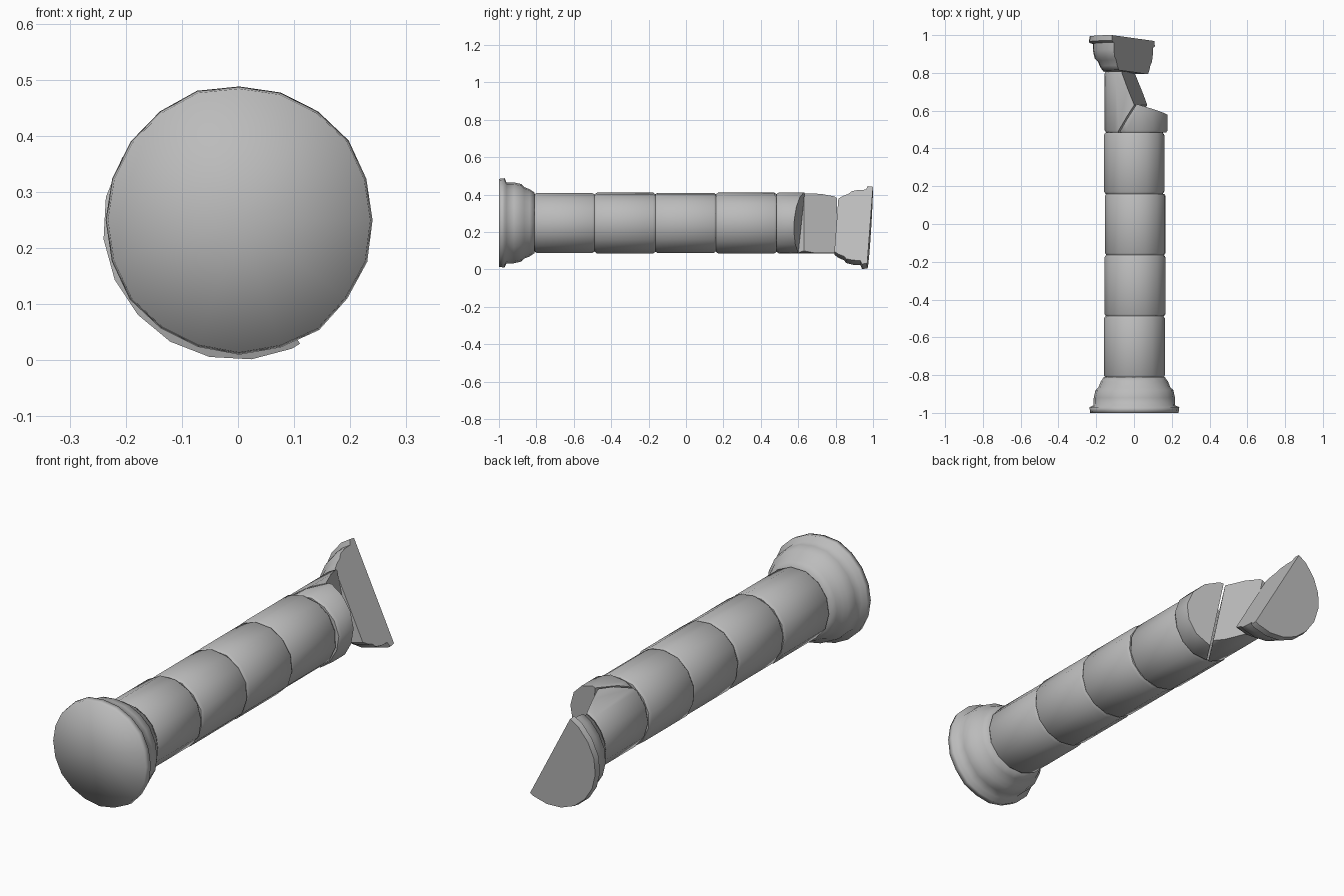
import bpy, bmesh, math, random
from mathutils import Vector

random.seed(4)
if "Cube" in bpy.data.objects:
    bpy.data.objects.remove(bpy.data.objects["Cube"])

stone = bpy.data.materials.new("grey_stone")
stone.use_nodes = True
GREY = (0.5, 0.5, 0.5, 1)
stone.diffuse_color = GREY
stone.node_tree.nodes["Principled BSDF"].inputs["Base Color"].default_value = GREY


def lathe(profile, sides, center, wobble=0.0, turn=0.0):
    """Turn a (y, radius) profile around the y axis; both ends are closed by a fan."""
    bm = bmesh.new()
    uneven = [1 + random.uniform(-wobble, wobble) for _ in range(sides)]
    rings = []
    for y, r in profile:
        ring = []
        for i in range(sides):
            a = math.tau * i / sides + turn
            rr = r * uneven[i]
            ring.append(bm.verts.new((center[0] + rr * math.cos(a), y, center[1] + rr * math.sin(a))))
        rings.append(ring)
    for lower, upper in zip(rings, rings[1:]):
        for i in range(sides):
            j = (i + 1) % sides
            bm.faces.new((lower[i], lower[j], upper[j], upper[i]))
    for ring, (y, r) in ((rings[0], profile[0]), (rings[-1], profile[-1])):
        hub = bm.verts.new((center[0], y, center[1]))
        for i in range(sides):
            bm.faces.new((ring[i], ring[(i + 1) % sides], hub))
    bmesh.ops.recalc_face_normals(bm, faces=bm.faces)
    return bm


def break_off(bm, point, normal):
    """Remove everything on the normal side of a plane and close the fracture."""
    geom = bm.verts[:] + bm.edges[:] + bm.faces[:]
    cut = bmesh.ops.bisect_plane(bm, geom=geom, plane_co=point, plane_no=normal, clear_outer=True)
    rim = [e for e in cut["geom_cut"] if isinstance(e, bmesh.types.BMEdge)]
    bmesh.ops.holes_fill(bm, edges=rim, sides=0)
    bmesh.ops.recalc_face_normals(bm, faces=bm.faces)


def plane_normal(a, b, c):
    n = (b - a).cross(c - a).normalized()
    return n if n.x > 0 else -n


def finish(bm, name, angle):
    mesh = bpy.data.meshes.new(name)
    bm.to_mesh(mesh)
    bm.free()
    obj = bpy.data.objects.new(name, mesh)
    bpy.context.collection.objects.link(obj)
    mesh.materials.append(stone)
    bpy.ops.object.select_all(action="DESELECT")
    obj.select_set(True)
    bpy.context.view_layer.objects.active = obj
    bpy.ops.object.shade_smooth_by_angle(angle=math.radians(angle))
    return obj


# Shaft drums
LENGTH, RADIUS = 0.324, 0.163
START = -0.812


def drum(index, shift=0.0):
    y0 = START + LENGTH * index
    y1 = y0 + LENGTH
    profile = [(y0, RADIUS * 0.95), (y0 + 0.012, RADIUS), (y1 - 0.012, RADIUS), (y1, RADIUS * 0.95)]
    center = (0.004 + shift + random.uniform(-0.004, 0.004), 0.248)
    return lathe(profile, 14, center, 0.012, random.uniform(0, 0.4))


for i in range(4):
    finish(drum(i), f"shaft_drum_{i + 1}", 40)

# Broken top drum: a wedge with two fracture planes, and the loose fragment beside it
corner = Vector((0.0, 0.63, 0.413))
corner_low = Vector((0.07, 0.63, 0.1))
long_break = plane_normal(corner, corner_low, Vector((-0.07, 0.81, 0.397)))
short_break = plane_normal(corner, corner_low, Vector((-0.08, 0.5, 0.39)))

wedge = drum(4)
break_off(wedge, corner, long_break)
break_off(wedge, corner, short_break)
finish(wedge, "broken_drum", 35)

fragment = drum(4, 0.014)
break_off(fragment, corner + Vector((0.01, 0, 0)), -short_break)
break_off(fragment, Vector((0.01, 0.635, 0.4)), Vector((0.27, 0.95, -0.06)))
finish(fragment, "drum_fragment", 35)

# Moulded base
moulding = [(0.0, 0.236), (0.03, 0.24), (0.04, 0.218), (0.08, 0.217), (0.12, 0.208),
            (0.135, 0.192), (0.165, 0.18), (0.19, 0.163)]
base = lathe([(y - 1, r) for y, r in moulding], 20, (0.002, 0.25), 0.01)
finish(base, "column_base", 100)

# Broken capital: same moulding reversed, leaning a little and split lengthwise
capital = lathe([(0.985 - y * 0.95, r) for y, r in moulding], 20, (0, 0.24), 0.005, 0.1)
for v in capital.verts:
    v.co.y += 0.06 * (v.co.z - 0.25) - 0.03 * v.co.x
break_off(capital, Vector((-0.005, 0.9, 0.24)), Vector((0.42, 0.0, 0.23)))
finish(capital, "broken_capital", 55)
